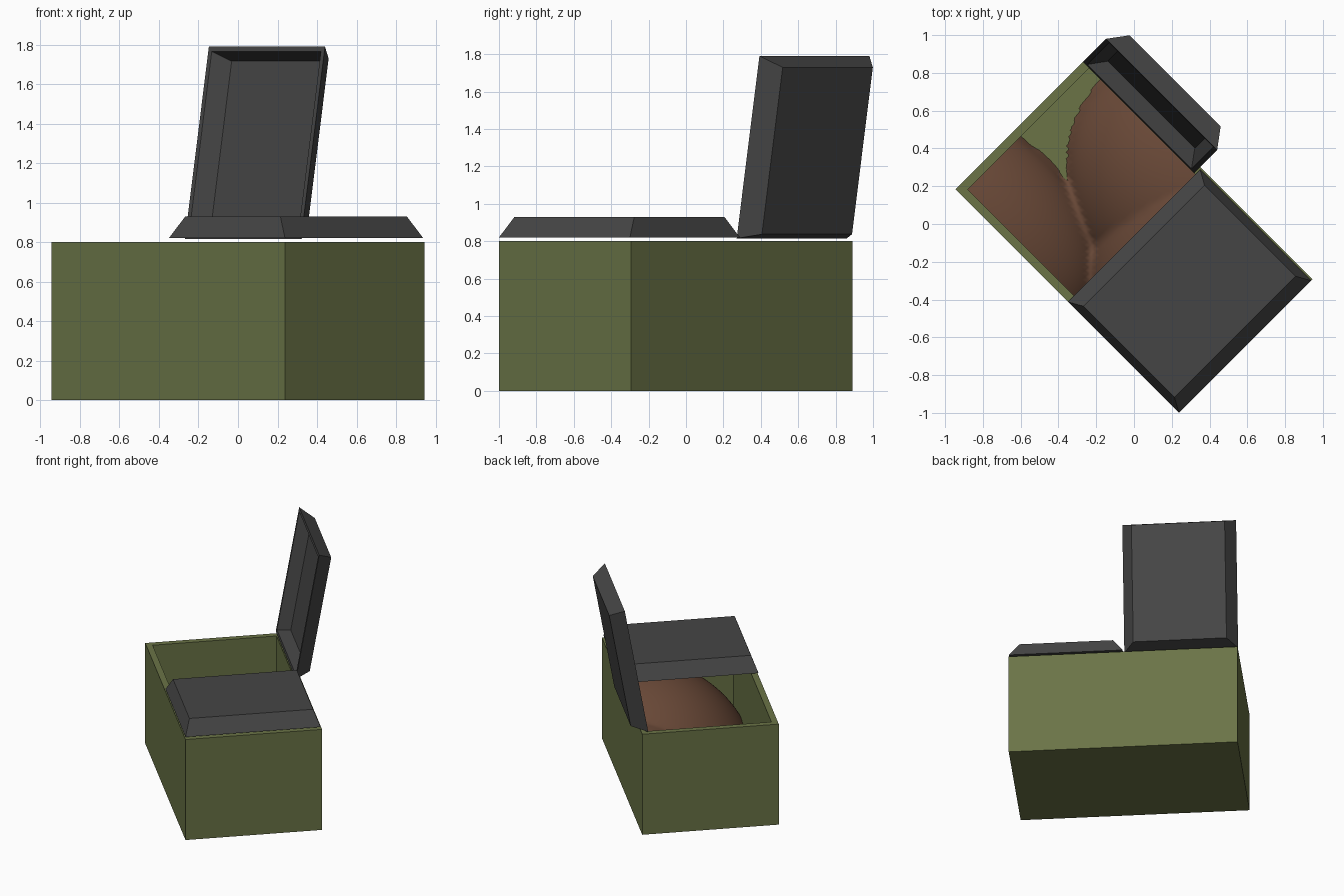
import bpy, bmesh, math
from mathutils import Matrix

if "Cube" in bpy.data.objects:
    bpy.data.objects.remove(bpy.data.objects["Cube"])

L, W = 1.673, 1.0          # container length and width
FRAME = Matrix.Translation((0, -0.055, 0)) @ Matrix.Rotation(math.radians(-45), 4, 'Z')


def material(name, rgb):
    m = bpy.data.materials.new(name)
    m.diffuse_color = (*rgb, 1)
    m.use_nodes = True
    m.node_tree.nodes["Principled BSDF"].inputs["Base Color"].default_value = m.diffuse_color
    return m


green = material("olive green", (0.145, 0.175, 0.062))
grey = material("dark grey", (0.06, 0.06, 0.06))
brown = material("earth brown", (0.14, 0.065, 0.038))


def finish(name, bm, mat, matrix):
    bm.transform(matrix)
    bmesh.ops.recalc_face_normals(bm, faces=bm.faces)
    me = bpy.data.meshes.new(name)
    bm.to_mesh(me)
    bm.free()
    me.materials.append(mat)
    ob = bpy.data.objects.new(name, me)
    bpy.context.collection.objects.link(ob)
    return ob


def tray(name, rings, mat, matrix):
    """Thick open tray lofted through rectangles (x0, x1, y0, y1, z), capped at both ends."""
    bm = bmesh.new()
    loops = [[bm.verts.new(p) for p in ((x0, y0, z), (x1, y0, z), (x1, y1, z), (x0, y1, z))]
             for x0, x1, y0, y1, z in rings]
    for a, b in zip(loops, loops[1:]):
        for i in range(4):
            j = (i + 1) % 4
            bm.faces.new((a[i], a[j], b[j], b[i]))
    bm.faces.new(loops[0])
    bm.faces.new(loops[-1])
    return finish(name, bm, mat, matrix)


# Container: open box with thick walls
def box_ring(d, z):
    return (-L / 2 + d, L / 2 - d, -W / 2 + d, W / 2 - d, z)


FLOOR = 0.05
tray("container", [box_ring(0, 0), box_ring(0, 0.8), box_ring(0.046, 0.8), box_ring(0.046, FLOOR)],
     green, FRAME)


# Lids: hollow trays with slanted sides, hinged at local y = 0
def lid(name, x0, x1, hinge):
    def ring(dx, dy, z):
        return (x0 + dx, x1 - dx, -0.99 + dy, -dy, z)
    rings = [ring(0.075, 0.042, 0.11), ring(0, 0, 0), ring(0.025, 0.025, 0), ring(0.09, 0.06, 0.085)]
    return tray(name, rings, grey, FRAME @ hinge)


lid("closed_lid", 0.005, L / 2, Matrix.Translation((0, 0.49, 0.82)))
lid("open_lid", -L / 2, -0.005,
    Matrix.Translation((0, 0.456, 0.815)) @ Matrix.Rotation(math.radians(-100), 4, 'X'))

# Contents: smooth heaps (centre x, y, radius x, y, height) resting on the floor
HEAPS = [(0.1, 0.45, 0.80, 0.68, 0.46),
         (-0.6, -0.5, 0.68, 0.46, 0.28),
         (0.5, 0.25, 0.75, 0.78, 0.64)]


def heap_height(x, y):
    h = -0.02
    for cx, cy, rx, ry, hz in HEAPS:
        q = 1 - ((x - cx) / rx) ** 2 - ((y - cy) / ry) ** 2
        if q > 0:
            h = max(h, hz * q ** 0.65 - 0.01)
    return FLOOR + h


bm = bmesh.new()
bmesh.ops.create_grid(bm, x_segments=64, y_segments=40, size=1)
for v in bm.verts:
    v.co.x *= L / 2 - 0.044
    v.co.y *= W / 2 - 0.044
    v.co.z = heap_height(v.co.x, v.co.y)
# drop the parts hidden below the floor
low = [f for f in bm.faces if all(v.co.z < FLOOR for v in f.verts)]
bmesh.ops.delete(bm, geom=low, context='FACES')
heap = finish("heap", bm, brown, FRAME)
for p in heap.data.polygons:
    p.use_smooth = True
